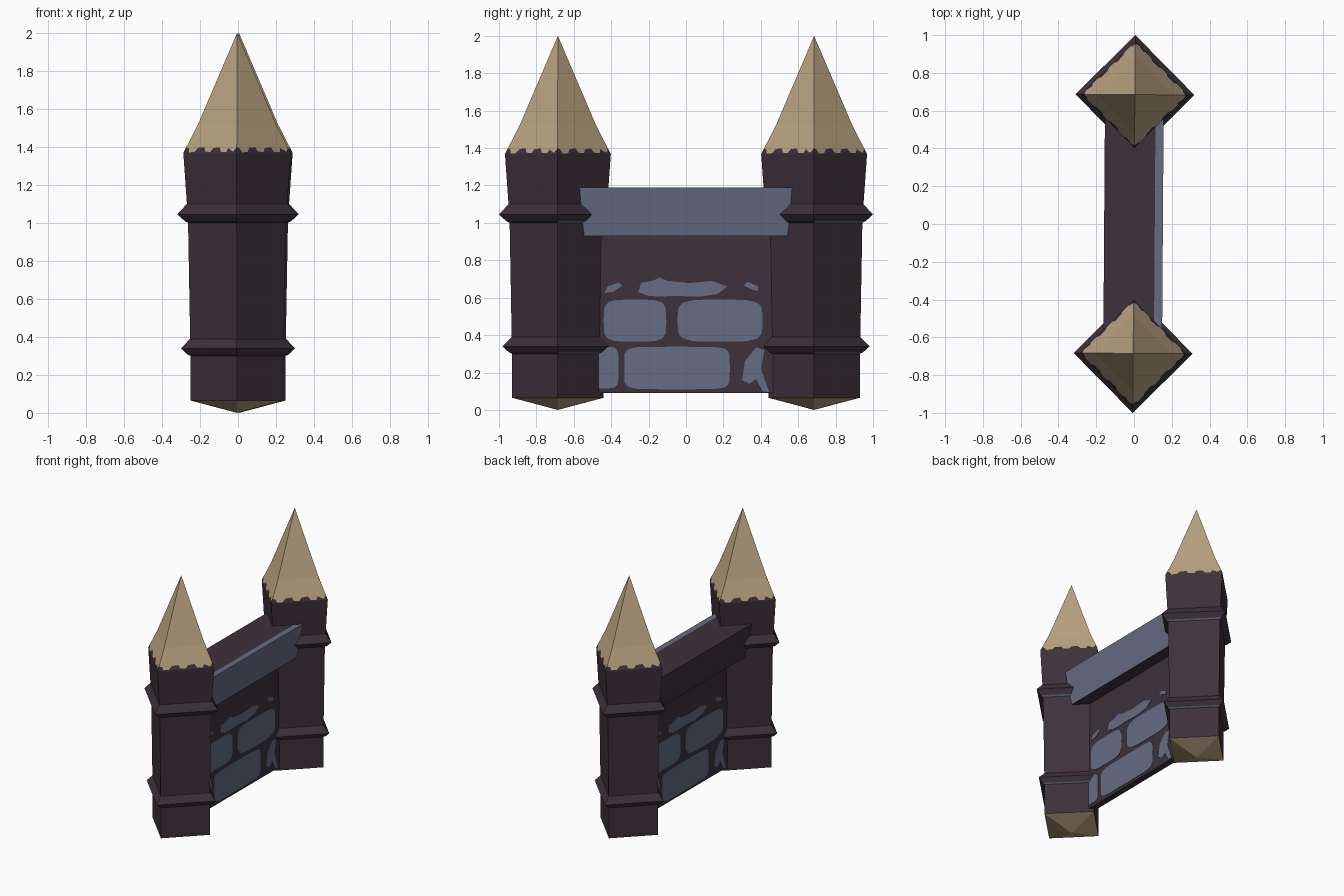
import bpy, bmesh, math
from mathutils import Vector

if "Cube" in bpy.data.objects:
    bpy.data.objects.remove(bpy.data.objects["Cube"])


def material(name, rgb):
    m = bpy.data.materials.new(name)
    m.diffuse_color = [(c / 255 / 12.92 if c < 10 else ((c / 255 + 0.055) / 1.055) ** 2.4) for c in rgb] + [1]
    m.use_nodes = True
    m.node_tree.nodes["Principled BSDF"].inputs["Base Color"].default_value = m.diffuse_color
    return m


MATS = [material("dark stone", (60, 50, 58)),
        material("tan cap", (186, 164, 130)),
        material("blue grey stone", (102, 109, 132))]
DARK, TAN, BLUE = range(3)
TURN = math.radians(-0.4)      # slight skew of the whole gate


def finish(name, bm, loc=(0, 0, 0), recalc=True):
    bmesh.ops.remove_doubles(bm, verts=bm.verts, dist=1e-5)
    if recalc:
        bmesh.ops.recalc_face_normals(bm, faces=bm.faces)
    me = bpy.data.meshes.new(name)
    bm.to_mesh(me)
    bm.free()
    for m in MATS:
        me.materials.append(m)
    ob = bpy.data.objects.new(name, me)
    v = Vector(loc)
    ob.location = (v.x * math.cos(TURN) - v.y * math.sin(TURN),
                   v.x * math.sin(TURN) + v.y * math.cos(TURN), v.z)
    ob.rotation_euler.z = TURN
    bpy.context.collection.objects.link(ob)
    return ob


def add_face(bm, pts, mat):
    f = bm.faces.new([bm.verts.new(p) for p in pts])
    f.material_index = mat


# Square posts: (radius, height, colour of the band above)
EAVE, KINK = (0.283, 1.368), (0.205, 1.52)
PROFILE = [(0, 0, TAN), (0.245, 0.065, DARK), (0.245, 0.30, BLUE), (0.262, 0.308, DARK),
           (0.296, 0.34, DARK), (0.247, 0.39, DARK), (0.258, 1.0, BLUE), (0.276, 1.01, DARK),
           (0.315, 1.045, DARK), (0.264, 1.10, DARK), (*EAVE, None)]
# ragged edge of the cap: (fraction along side, fraction up to the kink)
TEETH = [(0, .2), (.06, .16), (.1, .02), (.2, .03), (.24, .18), (.36, .2), (.4, .05), (.5, .03),
         (.54, .17), (.66, .2), (.7, .04), (.8, .03), (.84, .17), (.93, .04), (1, .2)]


def corner(k, r, z):
    a = k * math.pi / 2
    return Vector((r * math.cos(a), r * math.sin(a), z))


def post(name, y):
    bm = bmesh.new()
    for k in range(4):
        for (r0, z0, c), (r1, z1, _) in zip(PROFILE, PROFILE[1:]):
            col = DARK if c == BLUE and k != 0 else c
            pts = [corner(k, r0, z0), corner(k + 1, r0, z0), corner(k + 1, r1, z1), corner(k, r1, z1)]
            add_face(bm, pts[1:] if r0 == 0 else pts, col)
        # cap skirt divided along the ragged edge
        a0, a1 = corner(k, *EAVE), corner(k + 1, *EAVE)
        b0, b1 = corner(k, *KINK), corner(k + 1, *KINK)
        low = [a0.lerp(a1, t) for t, h in TEETH]
        top = [b0.lerp(b1, t) for t, h in TEETH]
        mid = [p.lerp(q, h) for p, q, (t, h) in zip(low, top, TEETH)]
        for i in range(len(TEETH) - 1):
            add_face(bm, [low[i], low[i + 1], mid[i + 1], mid[i]], DARK)
            add_face(bm, [mid[i], mid[i + 1], top[i + 1], top[i]], TAN)
        # spire
        add_face(bm, top + [Vector((0, 0, 2))], TAN)
    finish(name, bm, (0, y, 0))


post("front_post", -0.685)
post("back_post", 0.685)


def extrude_y(name, section, colours, half):
    """Prism along y; one colour per section edge."""
    bm = bmesh.new()
    n = len(section)
    for i in range(n):
        (x0, z0), (x1, z1) = section[i], section[(i + 1) % n]
        add_face(bm, [(x0, -half, z0), (x1, -half, z1), (x1, half, z1), (x0, half, z0)], colours[i])
    for y in (-half, half):
        add_face(bm, [(x, y, z) for x, z in section], DARK)
    finish(name, bm)


# Top beam with sloping sides, blue on the right side and a strip of its top
extrude_y("top_beam", [(-0.115, 0.93), (0.115, 0.93), (0.153, 1.19), (0.11, 1.19), (-0.158, 1.19)],
          [DARK, BLUE, BLUE, DARK, DARK], 0.62)
# Thin wall
W = 0.024
extrude_y("wall", [(-W, 0.09), (W, 0.09), (W, 0.95), (-W, 0.95)], [DARK] * 4, 0.6)


# Stone patches on both wall sides
def rounded(y0, y1, z0, z1, e=0.45, n=28):
    out = []
    for i in range(n):
        a = 2 * math.pi * i / n
        c, s = math.cos(a), math.sin(a)
        out.append(((y0 + y1) / 2 + (y1 - y0) / 2 * math.copysign(abs(c) ** e, c),
                    (z0 + z1) / 2 + (z1 - z0) / 2 * math.copysign(abs(s) ** e, s)))
    return out


STONES = [
    rounded(-0.44, -0.105, 0.365, 0.59),
    rounded(-0.045, 0.41, 0.365, 0.59),
    rounded(-0.33, 0.235, 0.11, 0.338, 0.3),
    rounded(-0.52, -0.36, 0.115, 0.338, 0.4),
    [(0.30, 0.16), (0.315, 0.26), (0.375, 0.335), (0.42, 0.32), (0.40, 0.22), (0.445, 0.095),
     (0.41, 0.10), (0.375, 0.165), (0.34, 0.14)],
    [(-0.255, 0.63), (-0.24, 0.68), (-0.18, 0.69), (-0.14, 0.708), (-0.1, 0.69), (0.02, 0.678),
     (0.14, 0.69), (0.22, 0.66), (0.17, 0.62), (0.07, 0.605), (-0.08, 0.61), (-0.13, 0.605), (-0.2, 0.61)],
    [(-0.435, 0.625), (-0.42, 0.66), (-0.36, 0.68), (-0.34, 0.665), (-0.39, 0.63)],
    [(0.31, 0.665), (0.33, 0.685), (0.385, 0.66), (0.385, 0.635), (0.35, 0.645)],
]
bm = bmesh.new()
X0, X1 = W - 0.002, W + 0.003
for side in (1, -1):
    for s in STONES:
        n = len(s)
        p = [[(side * x, side * y, z) for y, z in s] for x in (X0, X1)]
        add_face(bm, p[1], BLUE)
        add_face(bm, p[0], BLUE)
        for i in range(n):
            j = (i + 1) % n
            add_face(bm, [p[0][i], p[0][j], p[1][j], p[1][i]], BLUE)
finish("stone_patches", bm)
